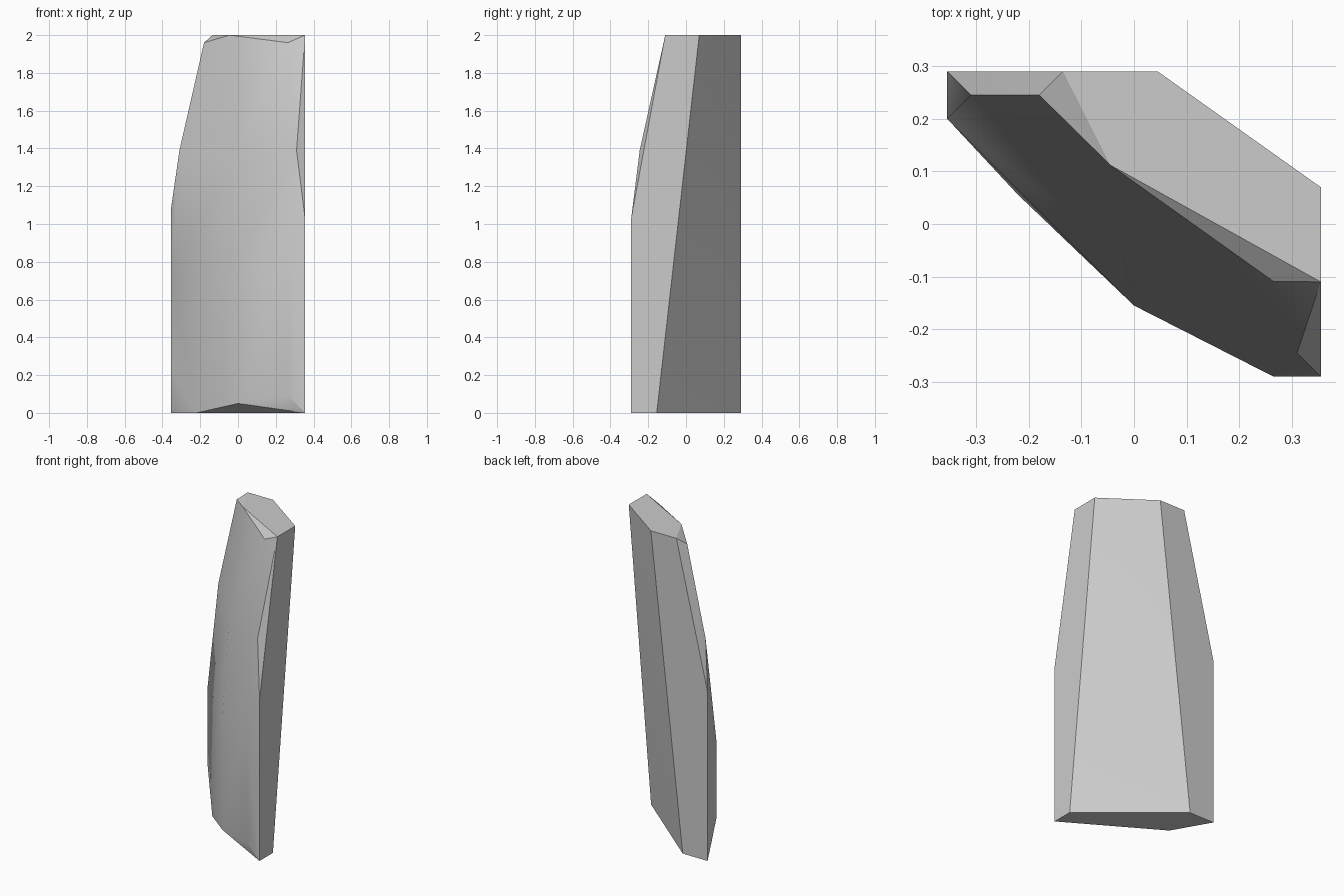
import bpy, bmesh, math

cube = bpy.data.objects.get("Cube")
if cube:
    bpy.data.objects.remove(cube, do_unlink=True)

stone = bpy.data.materials.new("grey_stone")
stone.use_nodes = True
grey = (0.6, 0.6, 0.6, 1)
stone.diffuse_color = grey
stone.node_tree.nodes["Principled BSDF"].inputs["Base Color"].default_value = grey

# Corner points of the chipped slab, level by level
foot = [(-.355, .29, 0), (-.18, .29, 0), (.355, -.155, 0), (.355, -.29, 0), (-.22, .055, 0)]
lower_chips = [(-.355, .2, .24), (0, -.155, .05), (.265, -.29, .09)]
shoulder = [(-.355, .2, .73), (0, -.155, .8), (.265, -.29, .8), (.355, -.29, 1.03), (-.355, .29, 1.08)]
upper_chips = [(-.31, .245, 1.39), (-.02, -.06, 1.36), (.31, -.245, 1.39),
               (-.18, .245, 1.96), (.265, -.109, 1.96)]
crown = [(-.135, .29, 2), (.045, .29, 2), (.355, .07, 2), (.355, -.11, 2), (-.045, .112, 2)]

# Wrap the corners in a convex stone
bm = bmesh.new()
for p in foot + lower_chips + shoulder + upper_chips + crown:
    bm.verts.new(p)
bmesh.ops.convex_hull(bm, input=bm.verts)
bmesh.ops.dissolve_limit(bm, angle_limit=math.radians(1), verts=bm.verts, edges=bm.edges)
bmesh.ops.recalc_face_normals(bm, faces=bm.faces)
mesh = bpy.data.meshes.new("stone_slab")
bm.to_mesh(mesh)
bm.free()
mesh.materials.append(stone)
slab = bpy.data.objects.new("stone_slab", mesh)
bpy.context.collection.objects.link(slab)

# Soft chipped front, crisp outer edges
bpy.ops.object.select_all(action="DESELECT")
slab.select_set(True)
bpy.context.view_layer.objects.active = slab
bpy.ops.object.shade_smooth_by_angle(angle=math.radians(30))
